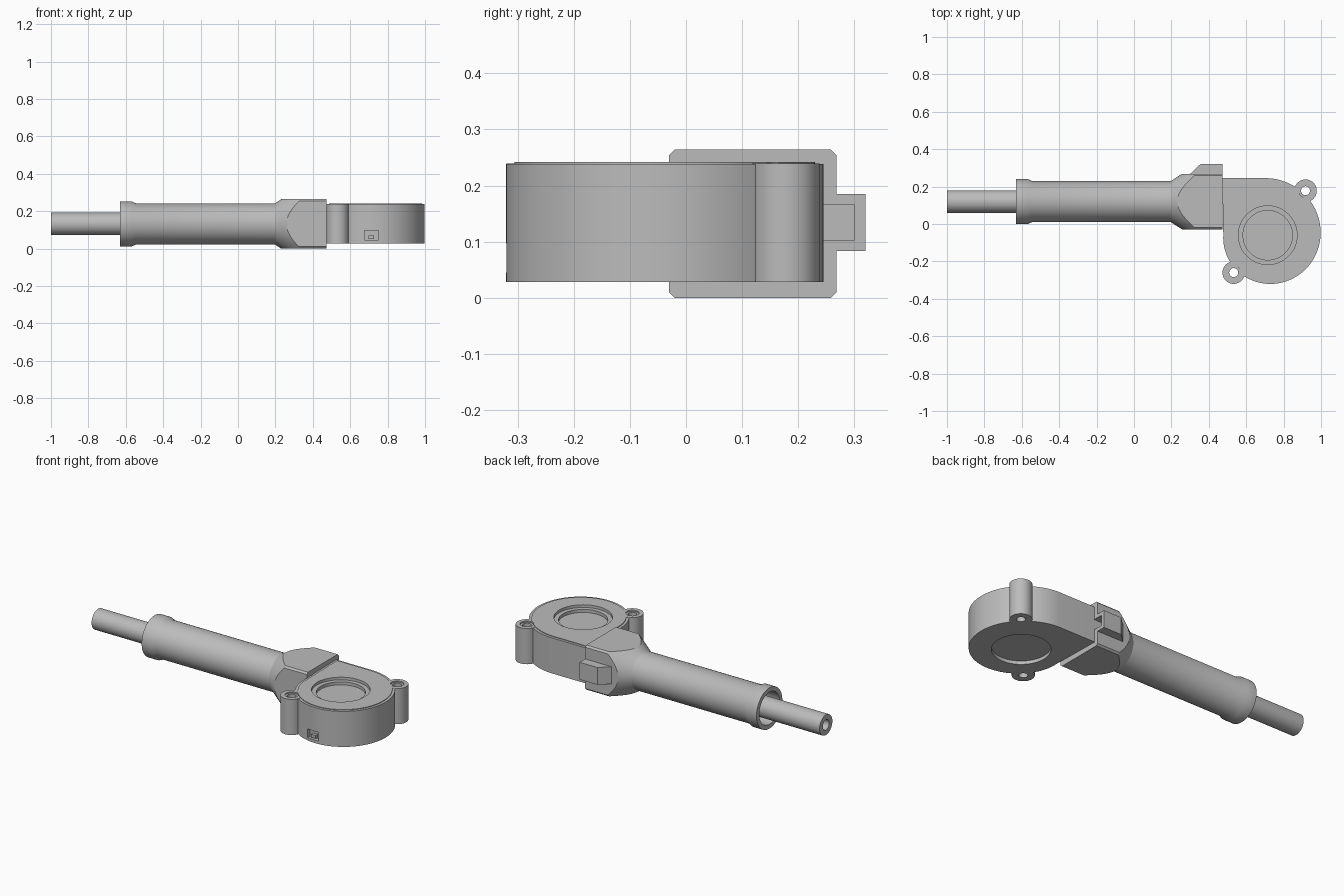
import bpy, bmesh
from math import radians, cos, sin, pi
from mathutils import Matrix

cube = bpy.data.objects.get("Cube")
if cube:
    bpy.data.objects.remove(cube, do_unlink=True)

GREY = (0.5, 0.5, 0.5, 1)
mat = bpy.data.materials.new("plain grey")
mat.use_nodes = True
mat.diffuse_color = GREY
mat.node_tree.nodes["Principled BSDF"].inputs["Base Color"].default_value = GREY

AXIS_Y, AXIS_Z = 0.12, 0.132      # pipe axis
FAN_X, FAN_Y = 0.715, -0.06       # fan centre
LOW, HIGH = 0.028, 0.238          # blower floor and roof
EARS = [(0.917, 0.178), (0.533, -0.26)]


def finish(name, bm):
    bmesh.ops.recalc_face_normals(bm, faces=bm.faces)
    me = bpy.data.meshes.new(name)
    bm.to_mesh(me)
    bm.free()
    ob = bpy.data.objects.new(name, me)
    bpy.context.collection.objects.link(ob)
    me.materials.append(mat)
    return ob


def prism(name, points, z0, z1):
    bm = bmesh.new()
    face = bm.faces.new([bm.verts.new((x, y, z0)) for x, y in points])
    up = bmesh.ops.extrude_face_region(bm, geom=[face])["geom"]
    bmesh.ops.translate(bm, vec=(0, 0, z1 - z0),
                        verts=[v for v in up if isinstance(v, bmesh.types.BMVert)])
    return finish(name, bm)


def disc(name, x, y, r, z0, z1, sides=64):
    ring = [(x + r * cos(2 * pi * i / sides), y + r * sin(2 * pi * i / sides))
            for i in range(sides)]
    return prism(name, ring, z0, z1)


def box(name, x0, x1, y0, y1, z0, z1):
    return prism(name, [(x0, y0), (x1, y0), (x1, y1), (x0, y1)], z0, z1)


def lathe(name, profile, sides=64):
    """Closed (x, radius) profile spun around the pipe axis."""
    bm = bmesh.new()
    rings = []
    for i in range(sides):
        a = 2 * pi * i / sides
        rings.append([bm.verts.new((x, AXIS_Y + r * cos(a), AXIS_Z + r * sin(a)))
                      for x, r in profile])
    n = len(profile)
    for i in range(sides):
        a, b = rings[i], rings[(i + 1) % sides]
        for j in range(n):
            k = (j + 1) % n
            bm.faces.new((a[j], a[k], b[k], b[j]))
    return finish(name, bm)


def combine(target, other, operation):
    mod = target.modifiers.new("cut", 'BOOLEAN')
    mod.operation, mod.solver, mod.object = operation, 'EXACT', other
    select(target)
    bpy.ops.object.modifier_apply(modifier=mod.name)
    bpy.data.objects.remove(other, do_unlink=True)


def select(ob):
    bpy.ops.object.select_all(action='DESELECT')
    ob.select_set(True)
    bpy.context.view_layer.objects.active = ob


def volute(inset=0.0):
    """Snail-shaped outline growing from the left side round to the flat back."""
    pts = []
    for i in range(91):
        deg = -180 + 3 * i
        r = 0.2825 + 0.045 * deg / 180 - inset
        pts.append((FAN_X + r * cos(radians(deg)), FAN_Y + r * sin(radians(deg))))
    return pts + [(0.472 + inset, 0.245 - inset)]


# Inner tube and hollow outer sleeve with a flared collar
inner_tube = lathe("inner_tube", [(-1, 0.03), (-1, 0.06), (0.1, 0.06), (0.1, 0.03)])
sleeve = lathe("outer_sleeve", [(-0.63, 0.095), (-0.63, 0.121), (-0.57, 0.121),
                                (-0.545, 0.11), (0.2, 0.11), (0.2, 0.095)])

# Adapter: chamfered block whose narrow end is turned down to a cone
c = 0.01
adapter = box("adapter", 0.18, 0.472, -0.03, 0.268, 0, 0.264)
bm = bmesh.new()
bm.from_mesh(adapter.data)
long_edges = [e for e in bm.edges if abs(e.verts[0].co.x - e.verts[1].co.x) > 0.1]
bmesh.ops.bevel(bm, geom=long_edges, offset=c, segments=1, affect='EDGES')
bm.to_mesh(adapter.data)
bm.free()
bm = bmesh.new()
bmesh.ops.create_cone(bm, cap_ends=True, segments=96, radius1=0.102, radius2=0.297,
                      depth=0.3,
                      matrix=Matrix.Translation((0.335, AXIS_Y, AXIS_Z))
                      @ Matrix.Rotation(pi / 2, 4, 'Y'))
combine(adapter, finish("cone_cutter", bm), 'INTERSECT')

# Latch housing on the back of the adapter, with an open channel
housing = prism("latch_housing", [(0.29, 0.25), (0.3, 0.268), (0.355, 0.32),
                                  (0.472, 0.32), (0.472, 0.25)], 0.083, 0.185)
combine(adapter, housing, 'UNION')
combine(adapter, box("channel", 0.38, 0.5, 0.24, 0.3, 0.103, 0.165), 'DIFFERENCE')

# Blower case with a thin cover plate and two screw ears
case = prism("blower_case", volute(), LOW, HIGH)
combine(case, prism("cover", volute(0.015), HIGH - 0.05, HIGH + 0.004), 'UNION')
for x, y in EARS:
    combine(case, disc("ear", x, y, 0.06, LOW, HIGH + 0.001, 48), 'UNION')
for x, y in EARS:
    combine(case, disc("screw_hole", x, y, 0.024, 0, 0.3, 32), 'DIFFERENCE')
    combine(case, disc("screw_seat", x, y, 0.036, HIGH - 0.006, 0.3, 32), 'DIFFERENCE')

# Stepped air intake on top, shallow recess below, wire port in front
combine(case, disc("intake", FAN_X, FAN_Y, 0.157, HIGH - 0.012, 0.3), 'DIFFERENCE')
combine(case, disc("well", FAN_X, FAN_Y, 0.132, HIGH - 0.03, 0.3), 'DIFFERENCE')
combine(case, disc("recess", FAN_X, FAN_Y, 0.155, 0, LOW + 0.02), 'DIFFERENCE')
combine(case, box("port", 0.677, 0.75, -0.4, -0.295, 0.045, 0.097), 'DIFFERENCE')
plug = box("wire_plug", 0.698, 0.728, -0.314, -0.29, 0.052, 0.07)

for ob in (inner_tube, sleeve, adapter, case):
    select(ob)
    bpy.ops.object.shade_smooth_by_angle(angle=radians(25))
